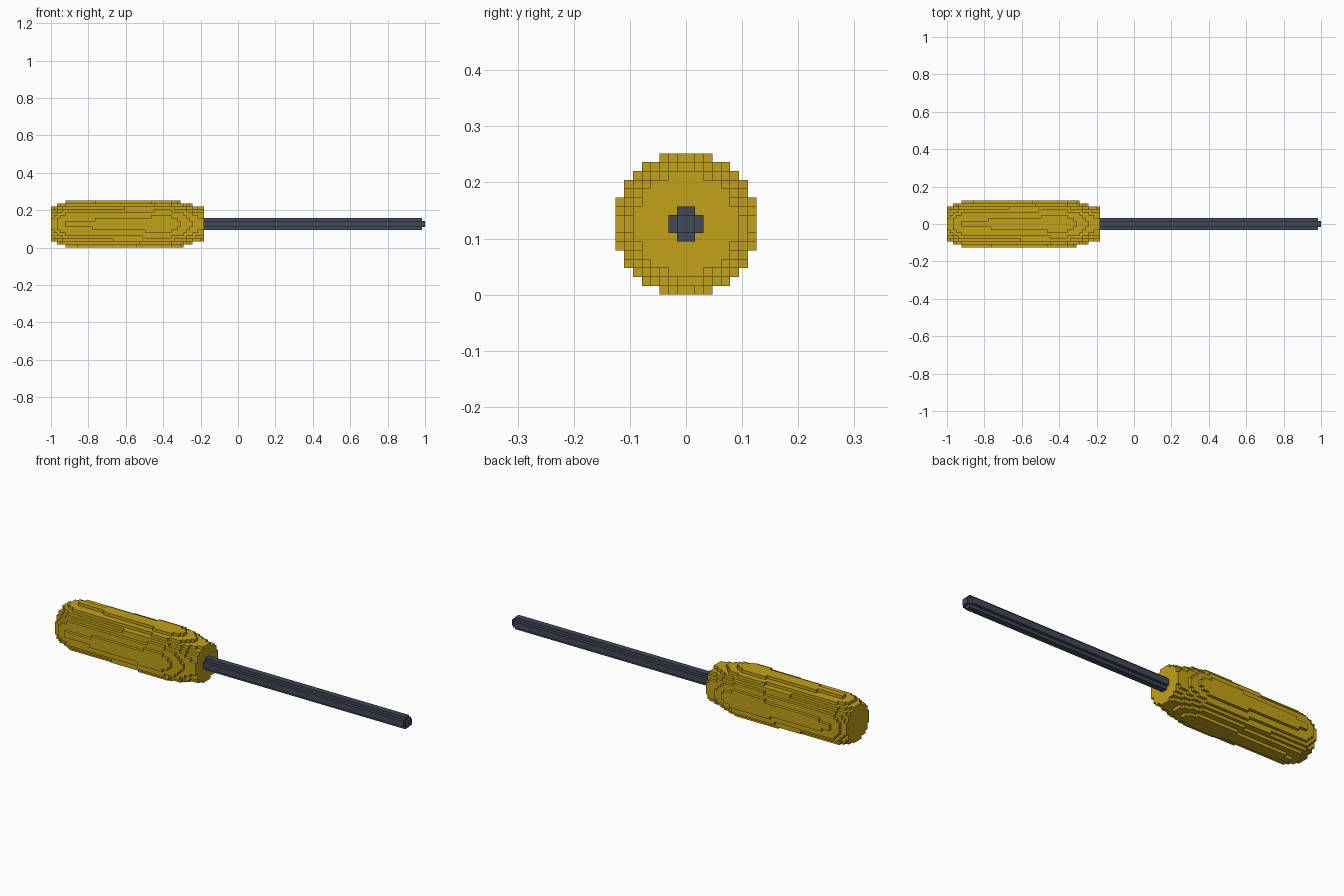
import bpy, bmesh
from math import hypot

if "Cube" in bpy.data.objects:
    bpy.data.objects.remove(bpy.data.objects["Cube"])

S = 2 / 127          # edge of one cube cell
CZ = 8 * S           # height of the tool's axis
OFF = 0.04           # tiny axis offset, in cells, giving uneven steps


def radius_at(x, profile):
    """Linear interpolation of an (x, radius in cells) profile."""
    for (x0, r0), (x1, r1) in zip(profile, profile[1:]):
        if x <= x1:
            return r0 + (r1 - r0) * (x - x0) / (x1 - x0)
    return profile[-1][1]


def blocky_lathe(name, first, last, profile, color):
    """Stepped solid of revolution about x, made of cube cells."""
    cells = set()
    for i in range(first, last):
        r = radius_at(-1 + (i + 0.5) * S, profile)
        for j in range(-8, 8):
            for k in range(-8, 8):
                if hypot(j + 0.5 - OFF, k + 0.5 + OFF) <= r:
                    cells.add((i, j, k))

    bm = bmesh.new()
    verts = {}

    def vert(p):
        if p not in verts:
            verts[p] = bm.verts.new((-1 + p[0] * S, p[1] * S, CZ + p[2] * S))
        return verts[p]

    # keep only the exposed cell sides
    for c in cells:
        for axis in range(3):
            u, v = (axis + 1) % 3, (axis + 2) % 3
            for side in (0, 1):
                n = list(c)
                n[axis] += 2 * side - 1
                if tuple(n) in cells:
                    continue
                loop = []
                for du, dv in ((0, 0), (1, 0), (1, 1), (0, 1)):
                    p = list(c)
                    p[axis] += side
                    p[u] += du
                    p[v] += dv
                    loop.append(vert(tuple(p)))
                bm.faces.new(loop if side else loop[::-1])

    # merge flat neighbours into larger panels
    bmesh.ops.dissolve_limit(bm, angle_limit=0.01, verts=bm.verts[:], edges=bm.edges[:])
    mesh = bpy.data.meshes.new(name)
    bm.to_mesh(mesh)
    bm.free()
    obj = bpy.data.objects.new(name, mesh)
    bpy.context.collection.objects.link(obj)
    mat = bpy.data.materials.new(name + "_color")
    mat.diffuse_color = (*color, 1)
    mat.use_nodes = True
    mat.node_tree.nodes["Principled BSDF"].inputs["Base Color"].default_value = mat.diffuse_color
    mesh.materials.append(mat)
    return obj


# Handle: rounded butt, gently swelling grip, tapered collar
blocky_lathe("handle", 0, 52,
             [(-1.0, 5.75), (-0.97, 6.6), (-0.92, 7.56), (-0.42, 7.99), (-0.36, 7.99),
              (-0.30, 7.5), (-0.245, 6.5), (-0.18, 5.75)],
             (0.54, 0.36, 0.009))

# Shaft: cross-section of a plus, with a smaller tip on the last cell
blocky_lathe("shaft", 52, 127,
             [(-0.2, 2.0), (0.983, 2.0), (0.986, 1.0), (1.0, 1.0)],
             (0.052, 0.066, 0.095))
